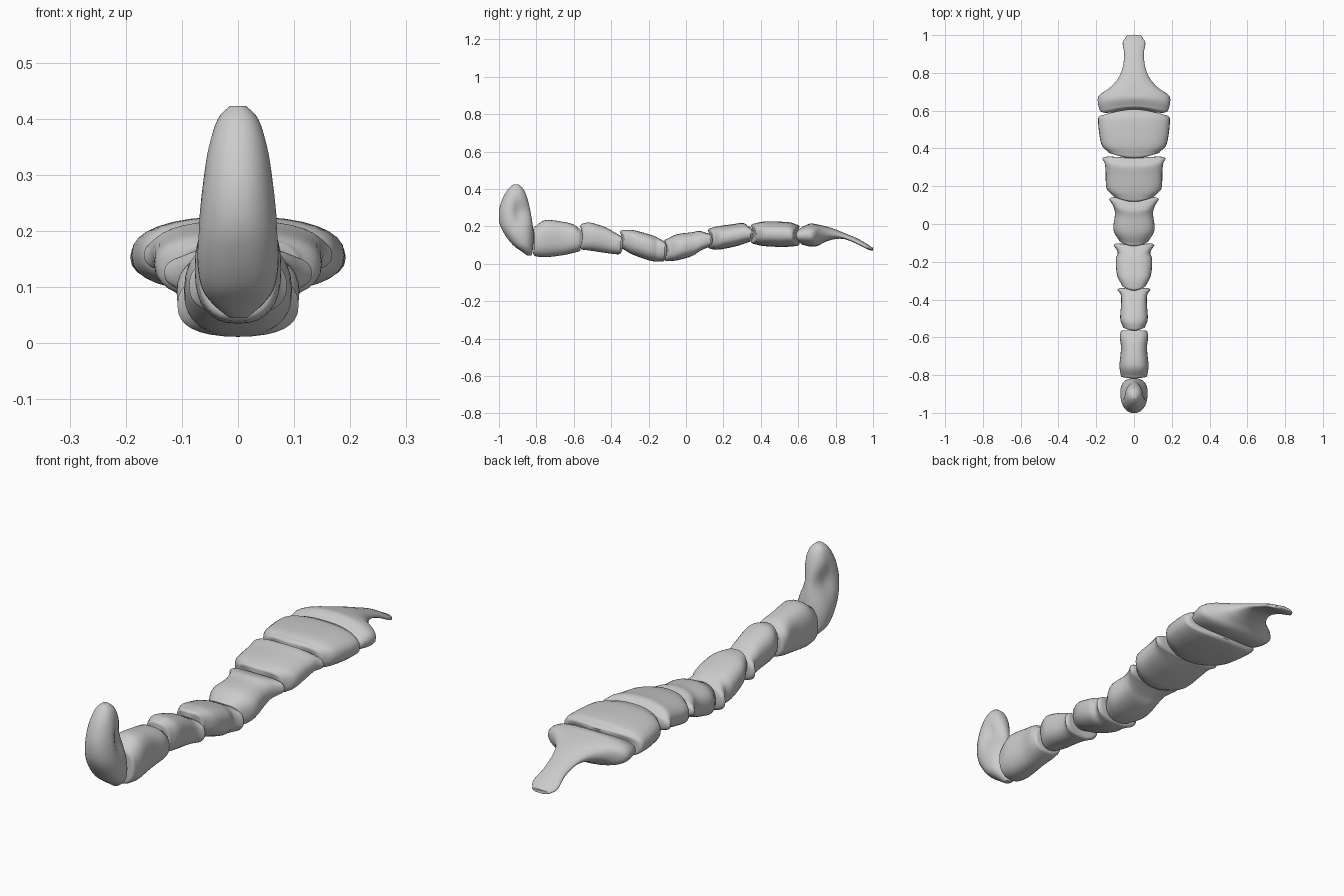
import bpy, bmesh, math
from mathutils import Vector

cube = bpy.data.objects.get("Cube")
if cube:
    bpy.data.objects.remove(cube, do_unlink=True)

SIDES = 32
STEPS = 5

grey = bpy.data.materials.new("plain grey")
grey.use_nodes = True
color = (0.6, 0.6, 0.6, 1)
grey.diffuse_color = color
grey.node_tree.nodes["Principled BSDF"].inputs["Base Color"].default_value = color


def spline(stations):
    """Smoothly resample the stations so the loft flows between them."""
    rows = [Vector(s) for s in stations]
    out = []
    for i in range(len(rows) - 1):
        a, b = rows[i], rows[i + 1]
        before = rows[max(i - 1, 0)]
        after = rows[min(i + 2, len(rows) - 1)]
        for k in range(STEPS):
            t = k / STEPS
            out.append(b * t + a * (1 - t)
                       + t * (1 - t) * ((1 - t) * ((b - before) / 2 - (b - a))
                                        - t * ((after - a) / 2 - (b - a))))
    return out + [rows[-1]]


def shrink(row, factor, shift):
    """Copy a station, scaled about its own middle and moved along the loft."""
    pos, width, low, high = row
    mid, half = (low + high) / 2, (high - low) / 2 * factor
    return Vector((pos + shift, width * factor, mid - half, mid + half))


def round_ends(rows, size):
    """Add tightening rings at both ends, giving a rounded rim."""
    first, last = rows[0], rows[-1]
    arc = [(math.cos(a), math.sin(a)) for a in (math.pi / 6, math.pi / 3, math.pi / 2)]
    front = [shrink(first, 1 - 0.2 * (1 - c), -size * s) for c, s in arc]
    back = [shrink(last, 1 - 0.2 * (1 - c), size * s) for c, s in arc]
    return front[::-1] + rows + back


def ring(width, low, high, power):
    """Superellipse outline: pairs of sideways and cross positions."""
    mid, half = (low + high) / 2, (high - low) / 2
    for i in range(SIDES):
        a = math.tau * i / SIDES
        c, s = math.cos(a), math.sin(a)
        yield (width * math.copysign(abs(c) ** (2 / power), c),
               mid + half * math.copysign(abs(s) ** (2 / power), s))


def loft(name, rows, place, power):
    bm = bmesh.new()
    loops = []
    for k, (pos, width, low, high) in enumerate(rows):
        t = k / (len(rows) - 1)
        loops.append([bm.verts.new(place(x, c, pos, width, t))
                      for x, c in ring(width, low, high, power)])
    for a, b in zip(loops, loops[1:]):
        for i in range(SIDES):
            j = (i + 1) % SIDES
            bm.faces.new((a[i], a[j], b[j], b[i]))
    for end in (loops[0], loops[-1]):
        centre = sum((v.co for v in end), Vector()) / SIDES
        hub = bm.verts.new(centre)
        for i in range(SIDES):
            bm.faces.new((end[i], end[(i + 1) % SIDES], hub))
    bmesh.ops.recalc_face_normals(bm, faces=bm.faces)
    mesh = bpy.data.meshes.new(name)
    bm.to_mesh(mesh)
    bm.free()
    mesh.materials.append(grey)
    obj = bpy.data.objects.new(name, mesh)
    bpy.context.collection.objects.link(obj)
    bpy.ops.object.select_all(action="DESELECT")
    obj.select_set(True)
    bpy.context.view_layer.objects.active = obj
    bpy.ops.object.shade_smooth_by_angle(angle=math.radians(50))
    return obj


def segment(name, stations, front_bow, back_bow, power=2.5, rim=0.012):
    """One body link lofted along y; the bows curve its end rims in plan."""
    def place(x, c, pos, width, t):
        bow = front_bow * (1 - t) + back_bow * t
        return x, pos + bow * (1 - (x / width) ** 2), c
    return loft(name, round_ends(spline(stations), rim), place, power)


# Body links, front to back: y, half width, bottom, top
segment("first_link", [
    (-.80, .07, .04, .20), (-.75, .077, .035, .233), (-.66, .069, .045, .225),
    (-.60, .075, .058, .21), (-.575, .072, .065, .19)], -.005, 0)
segment("second_link", [
    (-.54, .06, .075, .215), (-.50, .073, .07, .22), (-.42, .068, .058, .195),
    (-.375, .07, .052, .17), (-.35, .087, .05, .155)], -.012, -.01)
segment("third_link", [
    (-.32, .066, .08, .18), (-.27, .09, .05, .18), (-.19, .096, .02, .16),
    (-.15, .086, .012, .145), (-.115, .108, .012, .125)], -.02, -.01)
segment("fourth_link", [
    (-.085, .08, .015, .13), (-.03, .109, .018, .157), (.05, .101, .04, .168),
    (.09, .108, .065, .175), (.13, .132, .085, .165)], -.02, -.02)
segment("fifth_link", [
    (.155, .115, .08, .19), (.19, .146, .075, .2), (.27, .15, .09, .212),
    (.32, .155, .105, .218), (.345, .168, .115, .2)], -.025, -.01)
segment("sixth_link", [
    (.385, .14, .105, .215), (.42, .172, .095, .225), (.5, .187, .09, .225),
    (.55, .19, .092, .22), (.565, .188, .095, .21)], -.025, .03)

# Broad end plate that narrows into a drooping tail
segment("tail", [
    (.60, .18, .1, .2), (.64, .191, .092, .215), (.68, .185, .095, .21),
    (.72, .13, .115, .202), (.77, .085, .13, .188), (.83, .06, .132, .165),
    (.90, .052, .107, .137), (.96, .06, .078, .105),
    (.985, .045, .07, .088)], .03, .005, 2.3)


# Upright horn at the front, hollowed on its rear flanks
def horn_place(x, c, pos, width, t):
    rear = min(max((c + .93) / .03, 0), 1)
    dent = .4 * rear * math.exp(-((pos - .28) / .06) ** 2)
    return x * (1 - dent), c, pos


horn = [
    (.045, .015, -.85, -.825), (.07, .045, -.885, -.82), (.1, .065, -.925, -.817),
    (.15, .073, -.965, -.815), (.21, .071, -.995, -.82), (.28, .064, -1, -.832),
    (.35, .053, -.98, -.848), (.4, .036, -.95, -.87), (.423, .014, -.925, -.895)]
loft("front_horn", spline(horn), horn_place, 2.2)
